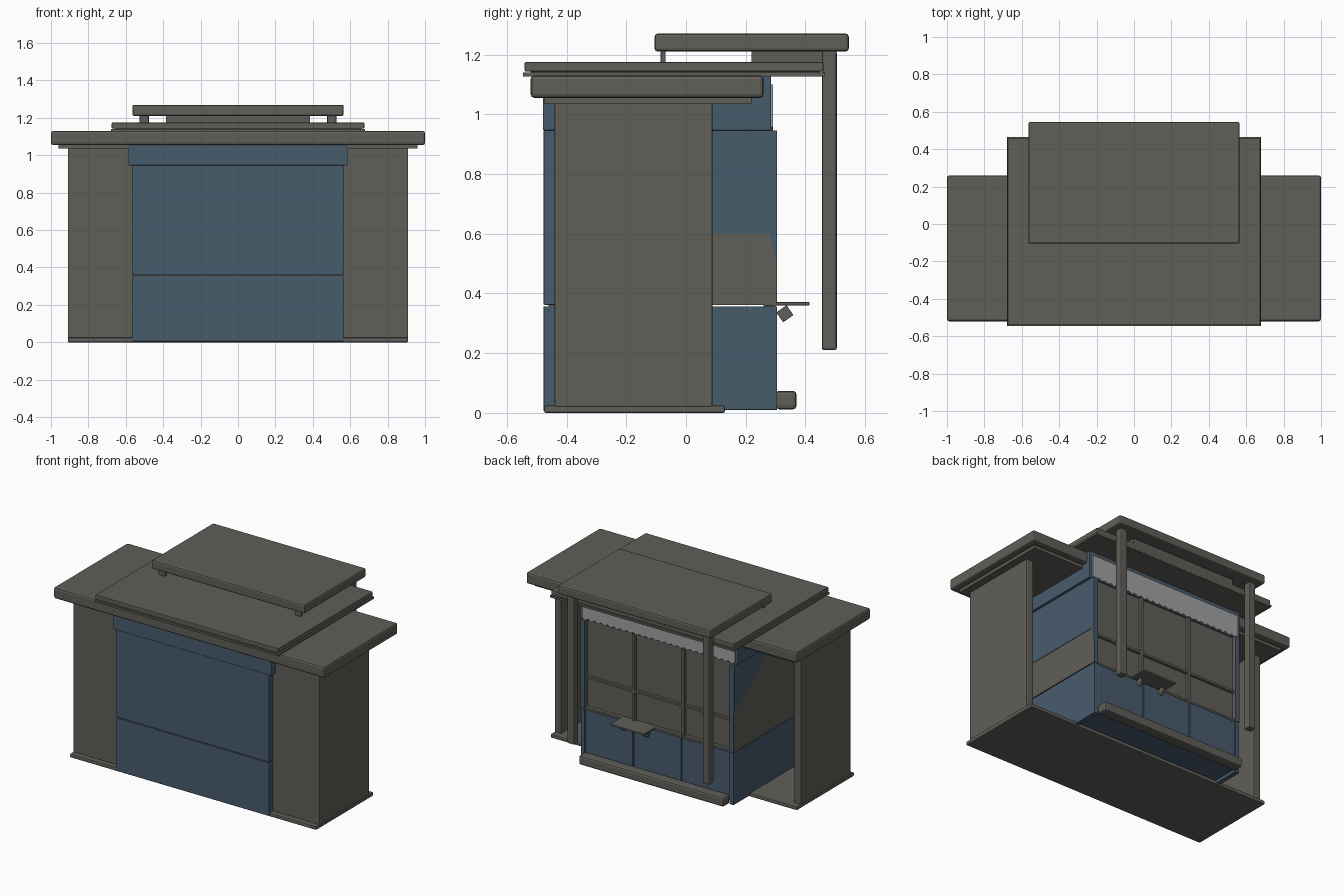
import bpy, bmesh, math
from mathutils import Matrix

if "Cube" in bpy.data.objects:
    bpy.data.objects.remove(bpy.data.objects["Cube"])


def material(name, rgb):
    m = bpy.data.materials.new(name)
    m.diffuse_color = (*rgb, 1)
    m.use_nodes = True
    m.node_tree.nodes["Principled BSDF"].inputs["Base Color"].default_value = m.diffuse_color
    return m


GREY = material("warm_grey", (0.115, 0.112, 0.098))
BLUE = material("slate_blue", (0.064, 0.106, 0.152))
LIGHT = material("light_grey", (0.36, 0.36, 0.36))


def finish(name, bm, mat, bevel=0.0):
    bmesh.ops.recalc_face_normals(bm, faces=bm.faces)
    me = bpy.data.meshes.new(name)
    bm.to_mesh(me)
    bm.free()
    me.materials.append(mat)
    ob = bpy.data.objects.new(name, me)
    bpy.context.collection.objects.link(ob)
    if bevel:
        mod = ob.modifiers.new("bevel", "BEVEL")
        mod.width = bevel
        mod.segments = 2
    return ob


def box(name, x, y, z, mat, bevel=0.0, tilt=0.0):
    """Box from (min, max) ranges, optionally tilted about x."""
    bm = bmesh.new()
    size = [r[1] - r[0] for r in (x, y, z)]
    centre = [(r[1] + r[0]) / 2 for r in (x, y, z)]
    bmesh.ops.create_cube(bm, size=1, matrix=Matrix.Translation(centre)
                          @ Matrix.Rotation(tilt, 4, 'X') @ Matrix.Diagonal((*size, 1)))
    return finish(name, bm, mat, bevel)


def pair(name, x, y, z, mat, bevel=0.0):
    """The same box on the right and the left."""
    box(name + "_right", x, y, z, mat, bevel)
    box(name + "_left", (-x[1], -x[0]), y, z, mat, bevel)


def prism(name, pts, depth_axis, a, b, mat):
    """Extruded polygon: pts are (y, z) for axis x, or (x, z) for axis y."""
    bm = bmesh.new()

    def place(p, d):
        return (d, p[0], p[1]) if depth_axis == 'x' else (p[0], d, p[1])
    vs = [bm.verts.new(place(p, a)) for p in pts]
    face = bm.faces.new(vs)
    new = bmesh.ops.extrude_face_region(bm, geom=[face])["geom"]
    move = (b - a, 0, 0) if depth_axis == 'x' else (0, b - a, 0)
    bmesh.ops.translate(bm, vec=move, verts=[v for v in new if isinstance(v, bmesh.types.BMVert)])
    return finish(name, bm, mat)


# Floor slab and open-backed side wings
box("floor_slab", (-0.91, 0.91), (-0.475, 0.13), (0, 0.025), GREY, 0.006)
pair("wing_front", (0.55, 0.90), (-0.44, -0.40), (0.025, 1.04), GREY)
pair("wing_side", (0.86, 0.91), (-0.44, 0.088), (0.02, 1.04), GREY, 0.005)

# Roof tiers
box("main_roof", (-1, 1), (-0.52, 0.26), (1.055, 1.13), GREY, 0.012)
box("main_roof_soffit", (-0.96, 0.96), (-0.475, 0.22), (1.035, 1.056), GREY)
box("middle_roof_trim", (-0.68, 0.68), (-0.545, 0.465), (1.127, 1.14), GREY)
box("middle_roof", (-0.675, 0.675), (-0.54, 0.46), (1.143, 1.175), GREY, 0.004)
box("middle_roof_core", (-0.66, 0.66), (-0.52, 0.45), (1.135, 1.15), GREY)
box("upper_roof", (-0.565, 0.565), (-0.105, 0.545), (1.21, 1.27), GREY, 0.01)
box("upper_roof_support", (-0.385, 0.385), (0.22, 0.455), (1.17, 1.212), GREY)
pair("upper_roof_foot", (0.478, 0.526), (-0.085, -0.068), (1.17, 1.212), GREY, 0.004)
pair("hanging_post", (0.475, 0.525), (0.455, 0.505), (0.21, 1.212), GREY, 0.007)

# Front panels and header
box("front_lower_panel", (-0.565, 0.565), (-0.477, -0.43), (0.005, 0.357), BLUE, 0.003)
box("front_upper_panel", (-0.565, 0.565), (-0.477, -0.43), (0.362, 0.946), BLUE, 0.003)
box("front_backing", (-0.56, 0.56), (-0.46, -0.425), (0.03, 0.95), GREY)
box("header", (-0.585, 0.585), (-0.479, 0.285), (0.946, 1.128), BLUE, 0.003)

# Booth side walls with coloured upper areas
pair("side_lower", (0.535, 0.565), (-0.43, 0.305), (0.01, 0.357), BLUE, 0.002)
pair("side_upper", (0.535, 0.565), (-0.43, 0.303), (0.362, 0.946), GREY)
prism("right_side_patch",
      [(-0.27, 0.946), (-0.27, 0.60), (0.28, 0.60), (0.305, 0.5), (0.305, 0.946)],
      'x', 0.56, 0.568, BLUE)
prism("left_side_patch", [(-0.10, 0.946), (0.12, 0.76), (0.305, 0.62), (0.305, 0.946)],
      'x', -0.56, -0.568, BLUE)

# Back counter: three doors, booth floor, kick bar
for i in range(3):
    x0 = -0.535 + i * 0.357
    box(f"counter_door_{i + 1}", (x0 + 0.003, x0 + 0.354), (0.27, 0.302), (0.03, 0.355), BLUE, 0.003)
box("counter_backing", (-0.54, 0.54), (0.26, 0.29), (0.03, 0.36), BLUE)
box("booth_floor", (-0.54, 0.54), (0.10, 0.27), (0.03, 0.05), BLUE)
box("kick_bar", (-0.535, 0.535), (0.30, 0.37), (0.012, 0.074), GREY, 0.012)

# Back windows: pane, frame posts and rail
box("window_pane", (-0.54, 0.54), (0.262, 0.275), (0.36, 0.95), GREY)
for i in range(4):
    xc = -0.55 + i * 1.1 / 3
    edge = i in (0, 3)
    w = 0.015 if edge else 0.009
    box(f"window_post_{i + 1}", (xc - w, xc + w), (0.265, 0.305 if edge else 0.295),
        (0.36, 0.946), BLUE if edge else GREY)
box("window_rail", (-0.54, 0.54), (0.265, 0.293), (0.56, 0.575), GREY)
box("window_sill", (-0.54, 0.54), (0.262, 0.30), (0.357, 0.37), GREY)

# Shutter band with a toothed lower edge
teeth = 48
band = [(0.565, 1.10), (-0.565, 1.10)]
for i in range(teeth + 1):
    x = -0.565 + 1.13 * i / teeth
    band.append((x, 0.945 if i % 2 else 0.958))
prism("shutter_band", band, 'y', 0.284, 0.292, LIGHT)

# Serving tray on two tilted brackets
box("tray", (0.02, 0.27), (0.29, 0.413), (0.36, 0.371), GREY, 0.002)
for i, x in enumerate((0.05, 0.22)):
    box(f"tray_bracket_{i + 1}", (x, x + 0.02), (0.31, 0.352), (0.312, 0.352), GREY, 0.002,
        math.radians(35))
